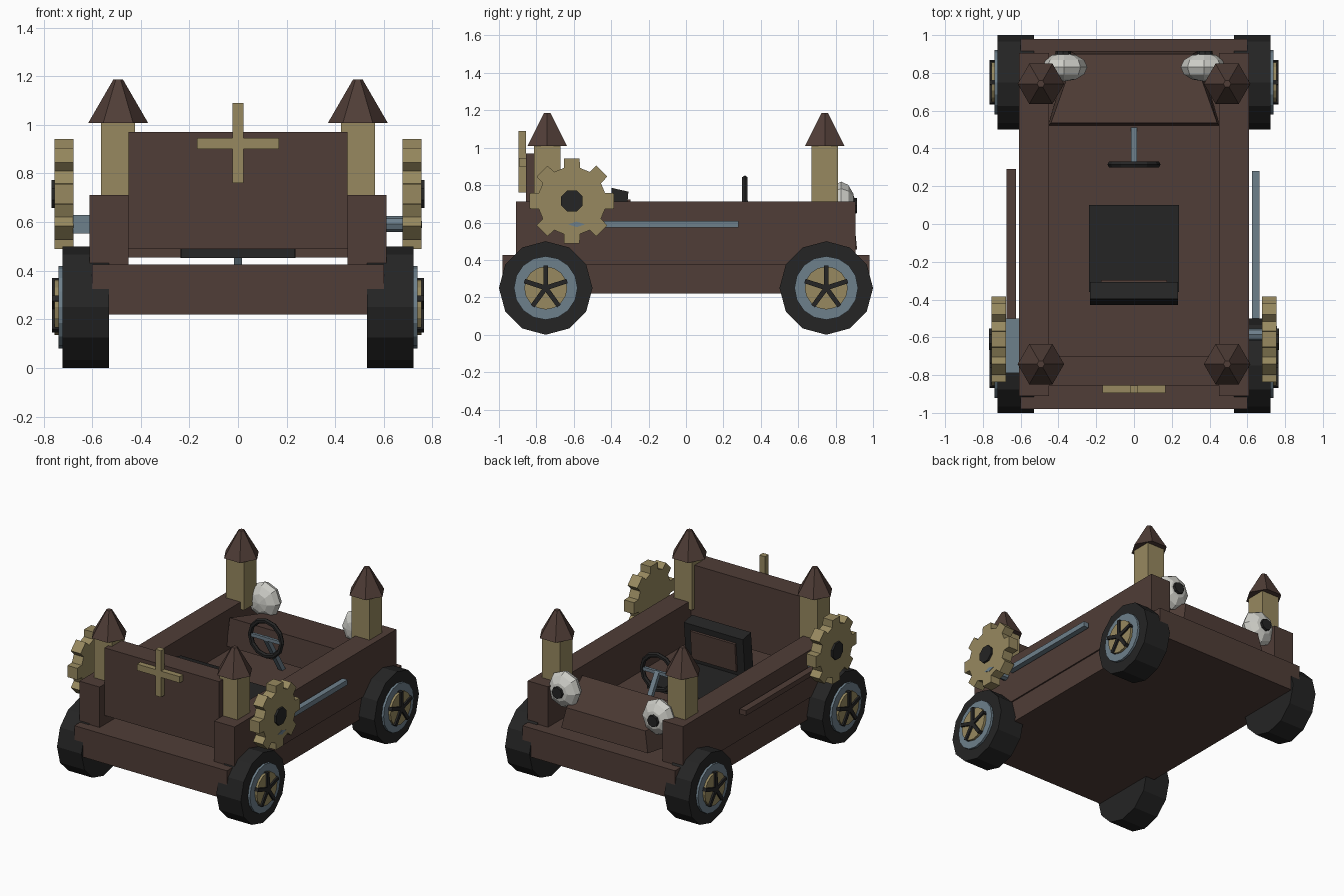
import bpy, bmesh, math
from mathutils import Matrix, Vector

if "Cube" in bpy.data.objects:
    bpy.data.objects.remove(bpy.data.objects["Cube"])


def mat(name, col):
    m = bpy.data.materials.new(name)
    m.diffuse_color = (*col, 1)
    m.use_nodes = True
    m.node_tree.nodes["Principled BSDF"].inputs["Base Color"].default_value = m.diffuse_color
    return m


BROWN = mat("dark brown wood", (0.08, 0.047, 0.038))
GOLD = mat("dull gold", (0.31, 0.25, 0.115))
BLACK = mat("black rubber", (0.018, 0.018, 0.018))
STEEL = mat("blue grey steel", (0.155, 0.215, 0.26))
BONE = mat("pale grey", (0.62, 0.62, 0.58))


def finish(name, bm, m):
    bmesh.ops.recalc_face_normals(bm, faces=bm.faces)
    me = bpy.data.meshes.new(name)
    bm.to_mesh(me)
    bm.free()
    me.materials.append(m)
    ob = bpy.data.objects.new(name, me)
    bpy.context.collection.objects.link(ob)
    return ob


def box(name, x, y, z, m):
    """Box from (min, max) pairs."""
    bm = bmesh.new()
    bmesh.ops.create_cube(bm, size=1)
    for v in bm.verts:
        v.co = [a + (b - a) * (c + 0.5) for (a, b), c in zip((x, y, z), v.co)]
    return finish(name, bm, m)


def prism_x(name, pts, x0, x1, m):
    """Extrude a (y, z) outline along x."""
    bm = bmesh.new()
    f = bm.faces.new([bm.verts.new((x0, y, z)) for y, z in pts])
    r = bmesh.ops.extrude_face_region(bm, geom=[f])
    vs = [g for g in r["geom"] if isinstance(g, bmesh.types.BMVert)]
    bmesh.ops.translate(bm, verts=vs, vec=(x1 - x0, 0, 0))
    return finish(name, bm, m)


def ngon(cy, cz, r, n, off=0.0):
    return [(cy + r * math.cos(off + math.tau * i / n),
             cz + r * math.sin(off + math.tau * i / n)) for i in range(n)]


# chassis and body walls
box("chassis", (-0.6, 0.6), (-0.98, 0.98), (0.22, 0.425), BROWN)
box("front_panel", (-0.45, 0.45), (-0.855, -0.70), (0.49, 0.97), BROWN)
for s, side in ((-1, "left"), (1, "right")):
    box(side + "_wall", sorted((s * 0.45, s * 0.61)), (-0.91, 0.905), (0.375, 0.712), BROWN)

# tapered rear deck
bm = bmesh.new()
bmesh.ops.create_cube(bm, size=2)
for v in bm.verts:
    sx, rear, top = v.co.x, v.co.y > 0, v.co.z > 0
    half, y, z = {(False, False): (0.455, 0.52, 0.455), (False, True): (0.44, 0.535, 0.655),
                  (True, False): (0.34, 0.915, 0.455), (True, True): (0.31, 0.90, 0.60)}[rear, top]
    v.co = (sx * half, y, z)
finish("rear_deck", bm, BROWN)

# cross on the front panel
box("cross_upright", (-0.022, 0.022), (-0.895, -0.855), (0.76, 1.09), GOLD)
box("cross_bar", (-0.168, 0.168), (-0.894, -0.856), (0.90, 0.945), GOLD)

# corner towers with hexagonal roofs
for sx in (-1, 1):
    for sy in (-1, 1):
        x, y = sx * 0.493, sy * 0.742
        box("tower", (x - 0.07, x + 0.07), (y - 0.07, y + 0.07), (0.66, 1.01), GOLD)
        bm = bmesh.new()
        bmesh.ops.create_cone(bm, cap_ends=True, segments=6, radius1=0.123, radius2=0.02,
                              depth=0.178)
        # put corners on the x axis
        a = max(bm.verts, key=lambda v: v.co.xy.length).co
        bmesh.ops.rotate(bm, verts=bm.verts, matrix=Matrix.Rotation(-math.atan2(a.y, a.x), 3, 'Z'))
        bmesh.ops.translate(bm, verts=bm.verts, vec=(x, y, 1.097))
        finish("tower_roof", bm, BROWN)

# wheels: tyre, rim, hub disc and five-spoke star
for s in (-1, 1):
    for cy in (-0.75, 0.75):
        prism_x("tyre", ngon(cy, 0.25, 0.25, 12), s * 0.53, s * 0.722, BLACK)
        prism_x("rim", ngon(cy, 0.25, 0.17, 16), s * 0.70, s * 0.738, STEEL)
        prism_x("hub_disc", ngon(cy, 0.25, 0.115, 16), s * 0.70, s * 0.754, GOLD)
        star = []
        for i in range(5):
            a = math.pi / 2 + math.tau * i / 5
            d, n = Vector((math.cos(a), math.sin(a))), Vector((-math.sin(a), math.cos(a)))
            c = Vector((cy, 0.25))
            notch = c + 0.022 * Vector((math.cos(a + math.pi / 5), math.sin(a + math.pi / 5)))
            star += [c + d * 0.12 - n * 0.012, c + d * 0.12 + n * 0.012, notch]
        prism_x("spokes", star, s * 0.72, s * 0.766, BLACK)

# side gears with eight teeth and a dark hub
GY, GZ = -0.61, 0.715
for s in (-1, 1):
    teeth = []
    for i in range(8):
        a = math.tau * i / 8
        for r, da in ((0.182, -0.24), (0.23, -0.18), (0.23, 0.18), (0.182, 0.24)):
            teeth.append((GY + r * math.cos(a + da), GZ + r * math.sin(a + da)))
    prism_x("gear", teeth, s * 0.677, s * 0.754, GOLD)
    prism_x("gear_hub", ngon(GY, GZ, 0.062, 8, math.pi / 8), s * 0.70, s * 0.768, BLACK)

# side rods and gear mounts
box("right_rod", (0.625, 0.665), (-0.50, 0.28), (0.572, 0.608), STEEL)
prism_x("right_mount", ngon(-0.585, 0.592, 0.032, 8), 0.60, 0.70, STEEL)
prism_x("right_pin", [(-0.63, 0.59), (-0.585, 0.575), (-0.54, 0.59), (-0.585, 0.605)],
        0.68, 0.757, STEEL)
box("left_rod", (-0.675, -0.625), (-0.50, 0.29), (0.572, 0.608), BROWN)
box("left_mount", (-0.678, -0.60), (-0.79, -0.50), (0.553, 0.628), STEEL)

# rear lamps: faceted globes with dark lenses
for s in (-1, 1):
    bm = bmesh.new()
    bmesh.ops.create_uvsphere(bm, u_segments=8, v_segments=6, radius=1)
    for v in bm.verts:
        v.co = (s * 0.37 + v.co.x * 0.123, 0.83 + v.co.z * 0.075, 0.69 + v.co.y * 0.128)
    finish("lamp", bm, BONE)
    bm = bmesh.new()
    bmesh.ops.create_cone(bm, cap_ends=True, segments=8, radius1=0.048, radius2=0.04, depth=0.05,
                          matrix=Matrix.Translation((s * 0.375, 0.89, 0.69))
                          @ Matrix.Rotation(-math.pi / 2, 4, 'X'))
    finish("lamp_lens", bm, BLACK)

# seat with forward-leaning back and brown pad
box("seat_base", (-0.237, 0.237), (-0.36, 0.10), (0.452, 0.49), BLACK)
prism_x("seat_back", [(-0.43, 0.452), (-0.397, 0.785), (-0.308, 0.765), (-0.335, 0.452)],
        -0.232, 0.232, BLACK)
prism_x("seat_pad", [(-0.334, 0.52), (-0.318, 0.725), (-0.297, 0.722), (-0.313, 0.52)],
        -0.175, 0.175, BROWN)

# steering wheel: ring, spoke bar and slanted column
bpy.ops.mesh.primitive_torus_add(major_segments=12, minor_segments=6, major_radius=0.124,
                                 minor_radius=0.017, location=(0, 0.315, 0.71),
                                 rotation=(math.pi / 2, 0, 0))
ring = bpy.context.object
ring.name = "steering_wheel"
ring.data.materials.append(BLACK)
box("steering_bar", (-0.115, 0.115), (0.305, 0.325), (0.698, 0.722), STEEL)
prism_x("steering_column", [(0.305, 0.70), (0.325, 0.725), (0.51, 0.425), (0.475, 0.42)],
        -0.017, 0.017, STEEL)
